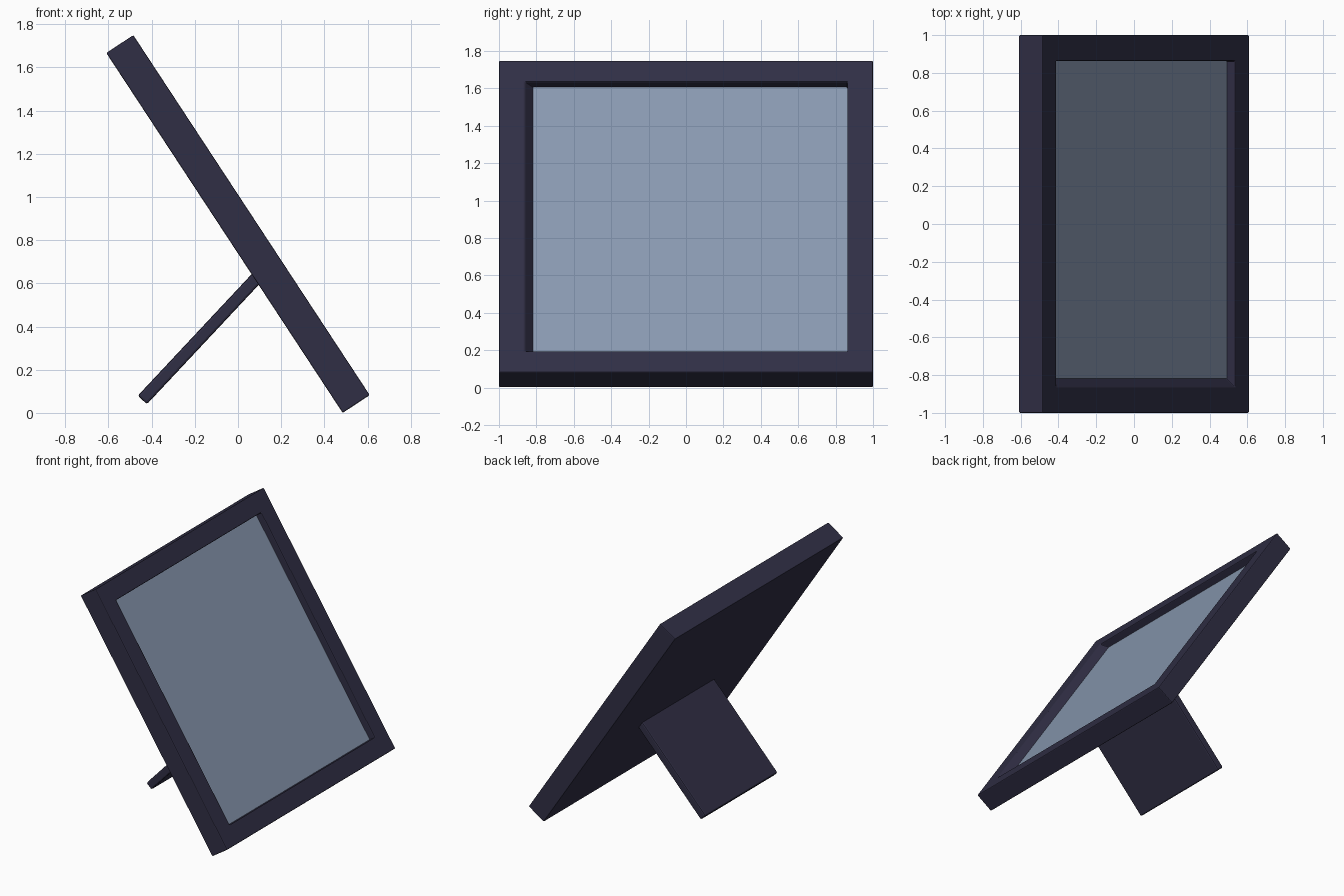
import bpy, bmesh, math
from mathutils import Matrix, Vector

if "Cube" in bpy.data.objects:
    bpy.data.objects.remove(bpy.data.objects["Cube"])


def material(name, rgb):
    m = bpy.data.materials.new(name)
    m.diffuse_color = (*rgb, 1)
    m.use_nodes = True
    m.node_tree.nodes["Principled BSDF"].inputs["Base Color"].default_value = m.diffuse_color
    return m


DARK = material("dark_violet_frame", (0.030, 0.028, 0.060))
GLASS = material("blue_grey_pane", (0.25, 0.32, 0.44))

# Leaning panel axes: local x = width, y = up the slope, z = out of the face
LEAN = math.radians(56.7)
c, s = math.cos(LEAN), math.sin(LEAN)
L, W, T = 1.995, 2.0, 0.15
PANEL = Matrix(((0, -c, s, s * T / 2),
                (1, 0, 0, 0),
                (0, s, c, (L * s + T * c) / 2 + c * T / 2),
                (0, 0, 0, 1)))


def finish(name, bm, mat, matrix, bevel=0):
    bmesh.ops.recalc_face_normals(bm, faces=bm.faces)
    me = bpy.data.meshes.new(name)
    bm.to_mesh(me)
    bm.free()
    me.transform(matrix)
    me.materials.append(mat)
    ob = bpy.data.objects.new(name, me)
    bpy.context.collection.objects.link(ob)
    if bevel:
        mod = ob.modifiers.new("soft_edges", 'BEVEL')
        mod.width = bevel
        mod.segments = 2
        mod.limit_method = 'ANGLE'
    return ob


def box(name, lo, hi, mat, matrix, bevel=0):
    bm = bmesh.new()
    bmesh.ops.create_cube(bm, size=1)
    for v in bm.verts:
        v.co = Vector([l + (k + 0.5) * (h - l) for l, h, k in zip(lo, hi, v.co)])
    return finish(name, bm, mat, matrix, bevel)


# Frame: stacked rectangular rings from the back, over the lip, into the recess
B, D = 0.137, 0.055
ix, iy = W / 2 - B, L / 2 - B
rings = [(-W / 2, W / 2, L / 2, -T), (-W / 2, W / 2, L / 2, 0),
         (-ix, ix, iy, 0), (-ix + 0.045, ix, iy, -D)]
bm = bmesh.new()
loops = [[bm.verts.new(p) for p in ((a, -h, z), (b, -h, z), (b, h, z), (a, h, z))]
         for a, b, h, z in rings]
bm.faces.new(loops[0])
bm.faces.new(loops[-1])
for lo, hi in zip(loops, loops[1:]):
    for i in range(4):
        j = (i + 1) % 4
        bm.faces.new((lo[i], lo[j], hi[j], hi[i]))
finish("picture_frame", bm, DARK, PANEL, 0.006)

# Pane lying on the recess floor
box("pane", (-ix + 0.045, -iy, -D - 0.004), (ix, iy, -D + 0.004), GLASS, PANEL)

# Back stand leaning against the panel
low, top = Vector((-0.443, 0, 0.06)), Vector((0.105, 0, 0.645))
d = (top - low).normalized()
n = Vector((-d.z, 0, d.x))
STAND = Matrix(((0, d.x, n.x, low.x), (-1, 0, 0, 0), (0, d.z, n.z, low.z), (0, 0, 0, 1)))
box("back_stand", (-0.43, 0, -0.029), (0.43, (top - low).length, 0.029), DARK, STAND, 0.01)
